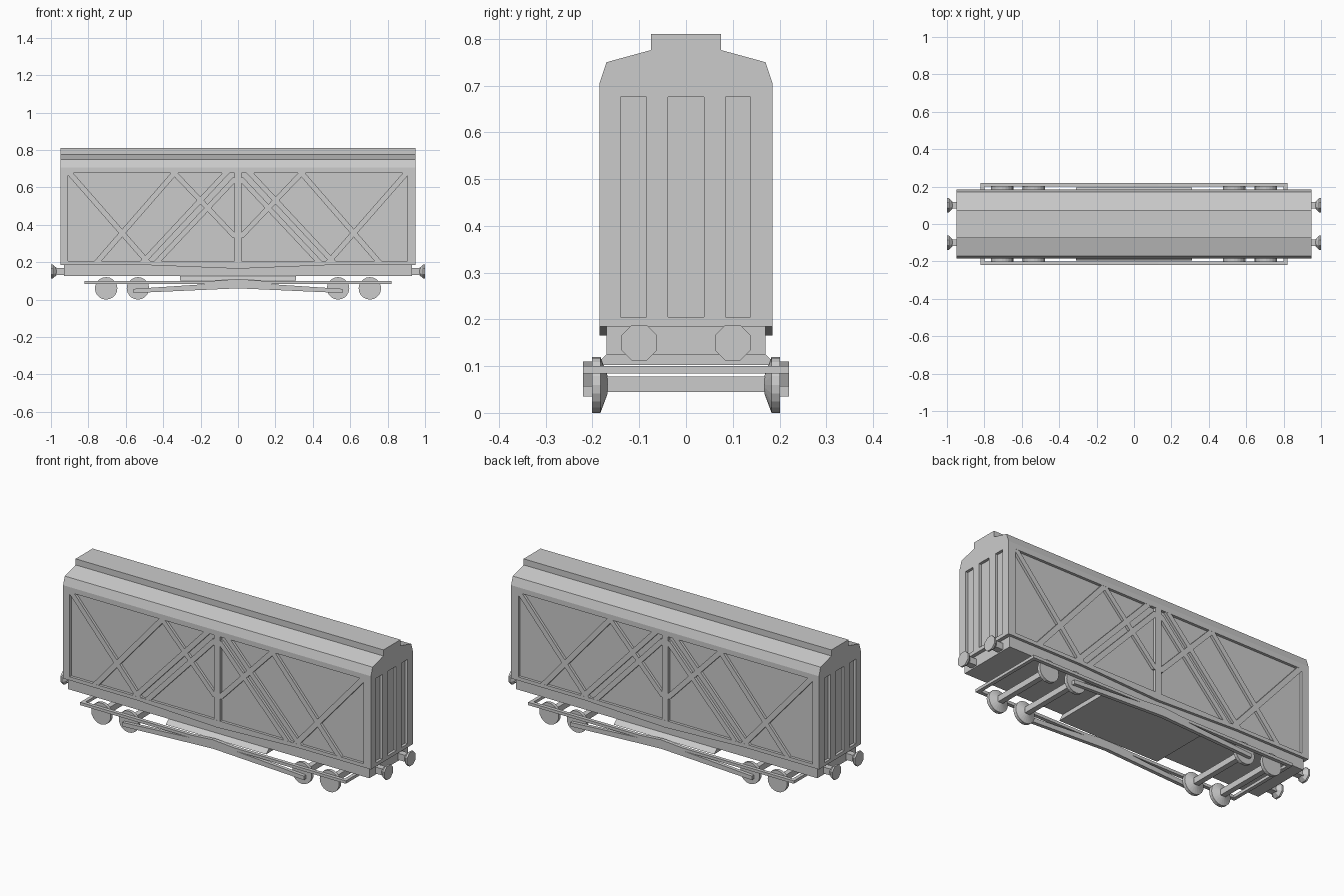
import bpy, bmesh, math
from mathutils import Matrix

if "Cube" in bpy.data.objects:
    bpy.data.objects.remove(bpy.data.objects["Cube"])


def finish(name, bm):
    bmesh.ops.recalc_face_normals(bm, faces=bm.faces)
    me = bpy.data.meshes.new(name)
    bm.to_mesh(me)
    bm.free()
    ob = bpy.data.objects.new(name, me)
    bpy.context.collection.objects.link(ob)
    return ob


def prism(name, pts, axis, a, b):
    """Extrude a profile along x (pts are y,z) or along y (pts are x,z)."""
    bm = bmesh.new()
    def place(p, t):
        return (t, p[0], p[1]) if axis == 'x' else (p[0], t, p[1])
    lo = [bm.verts.new(place(p, a)) for p in pts]
    hi = [bm.verts.new(place(p, b)) for p in pts]
    bm.faces.new(lo)
    bm.faces.new(hi[::-1])
    n = len(pts)
    for i in range(n):
        bm.faces.new((lo[i], lo[(i + 1) % n], hi[(i + 1) % n], hi[i]))
    return finish(name, bm)


def box(name, x0, x1, y0, y1, z0, z1):
    return prism(name, [(x0, z0), (x1, z0), (x1, z1), (x0, z1)], 'y', y0, y1)


def lathe(name, rings, n, axis, sign, origin, turn=0.0):
    """Closed turned part: rings are (radius, distance along axis)."""
    bm = bmesh.new()
    loops = []
    for r, d in rings:
        loop = []
        for i in range(n):
            t = turn + 2 * math.pi * i / n
            u, w = r * math.cos(t), r * math.sin(t)
            co = (sign * d, u, w) if axis == 'x' else (u, sign * d, w)
            loop.append(bm.verts.new(co))
        loops.append(loop)
    for A, B in zip(loops, loops[1:]):
        for i in range(n):
            bm.faces.new((A[i], A[(i + 1) % n], B[(i + 1) % n], B[i]))
    bm.faces.new(loops[0])
    bm.faces.new(loops[-1])
    bm.transform(Matrix.Translation(origin))
    return finish(name, bm)


def mirror_x(pts):
    return pts + [(-x, z) for x, z in reversed(pts) if abs(x) > 1e-6]


def cut(target, cutter):
    cutter.hide_render = True
    mod = target.modifiers.new("recess", 'BOOLEAN')
    mod.object, mod.operation, mod.solver = cutter, 'DIFFERENCE', 'EXACT'
    bpy.context.view_layer.objects.active = target
    bpy.ops.object.modifier_apply(modifier=mod.name)
    bpy.data.objects.remove(cutter)


# Van body with stepped roof
half = [(0.185, 0.185), (0.185, 0.705), (0.17, 0.75), (0.075, 0.776), (0.075, 0.81)]
body = prism("van_body", mirror_x(half), 'x', -0.95, 0.95)

# Recessed side and end panels
D = 0.015
for s in (-1, 1):
    ys = sorted((s * (0.185 - D), s * 0.25))
    cut(body, box("side_recess", -0.91, 0.905, *ys, 0.205, 0.676))
    xs = sorted((s * (0.95 - D), s * 1.1))
    for y0, y1 in ((-0.14, -0.085), (-0.038, 0.038), (0.085, 0.138)):
        cut(body, box("end_recess", *xs, y0, y1, 0.205, 0.676))

# Side bracing: centre post and diagonal bars (lower x, upper x)
bars = [((-0.90, 0.676), (-0.487, 0.205)), ((-0.75, 0.205), (-0.34, 0.676)),
        ((-0.34, 0.676), (-0.01, 0.33)), ((-0.505, 0.205), (-0.065, 0.676)),
        ((-0.43, 0.205), (-0.01, 0.652))]
for s in (-1, 1):
    y0, y1 = sorted((s * 0.165, s * 0.1845))
    box("centre_post", -0.019, 0.019, y0, y1, 0.2, 0.68)
    for m in (1, -1):
        for (xa, za), (xb, zb) in bars:
            w = 0.019    # horizontal half width; ends stay within the frame
            q = [(m * (xa - w), za), (m * (xa + w), za),
                 (m * (xb + w), zb), (m * (xb - w), zb)]
            prism("side_brace", q, 'y', y0, y1)
    # Shallow skirt under the body side
    y0, y1 = sorted((s * 0.165, s * 0.185))
    prism("side_skirt", [(-0.55, 0.187), (0.55, 0.187), (0, 0.165)], 'y', y0, y1)

# Underframe and central tray
box("underframe", -0.93, 0.93, -0.17, 0.17, 0.125, 0.187)
prism("centre_tray", mirror_x([(0.195, 0.102), (0.168, 0.127)]), 'x', -0.31, 0.31)

# Running gear: outer rails, bent tie bars, cross bars
for s in (-1, 1):
    y0, y1 = sorted((s * 0.2, s * 0.22))
    prism("outer_rail", mirror_x([(0.82, 0.084), (0.82, 0.1), (0.13, 0.1), (0, 0.11)]),
          'y', y0, y1)
    prism("tie_bar", [(-0.56, 0.035), (0, 0.06), (0.56, 0.035), (0.56, 0.057),
                      (0.13, 0.085), (-0.13, 0.085), (-0.56, 0.057)], 'y', y0, y1)
    x0, x1 = sorted((s * 0.8, s * 0.82))
    box("end_cross_bar", x0, x1, -0.22, 0.22, 0.084, 0.1)

# Wheelsets
for x in (-0.705, -0.535, 0.535, 0.705):
    box("axle", x - 0.015, x + 0.015, -0.172, 0.172, 0.045, 0.078)
    for s in (-1, 1):
        wheel = lathe("wheel", [(0.02, 0.168), (0.06, 0.183), (0.06, 0.201)],
                      20, 'y', s, (x, 0, 0.06))

# Buffers with octagonal heads
for s in (-1, 1):
    for y in (-0.1, 0.1):
        x0, x1 = sorted((s * 0.92, s * 0.975))
        box("buffer_stem", x0, x1, y - 0.018, y + 0.018, 0.132, 0.168)
        lathe("buffer_head", [(0.018, 0.968), (0.041, 0.99), (0.041, 1.0)],
              8, 'x', s, (0, y, 0.15), math.pi / 8)
